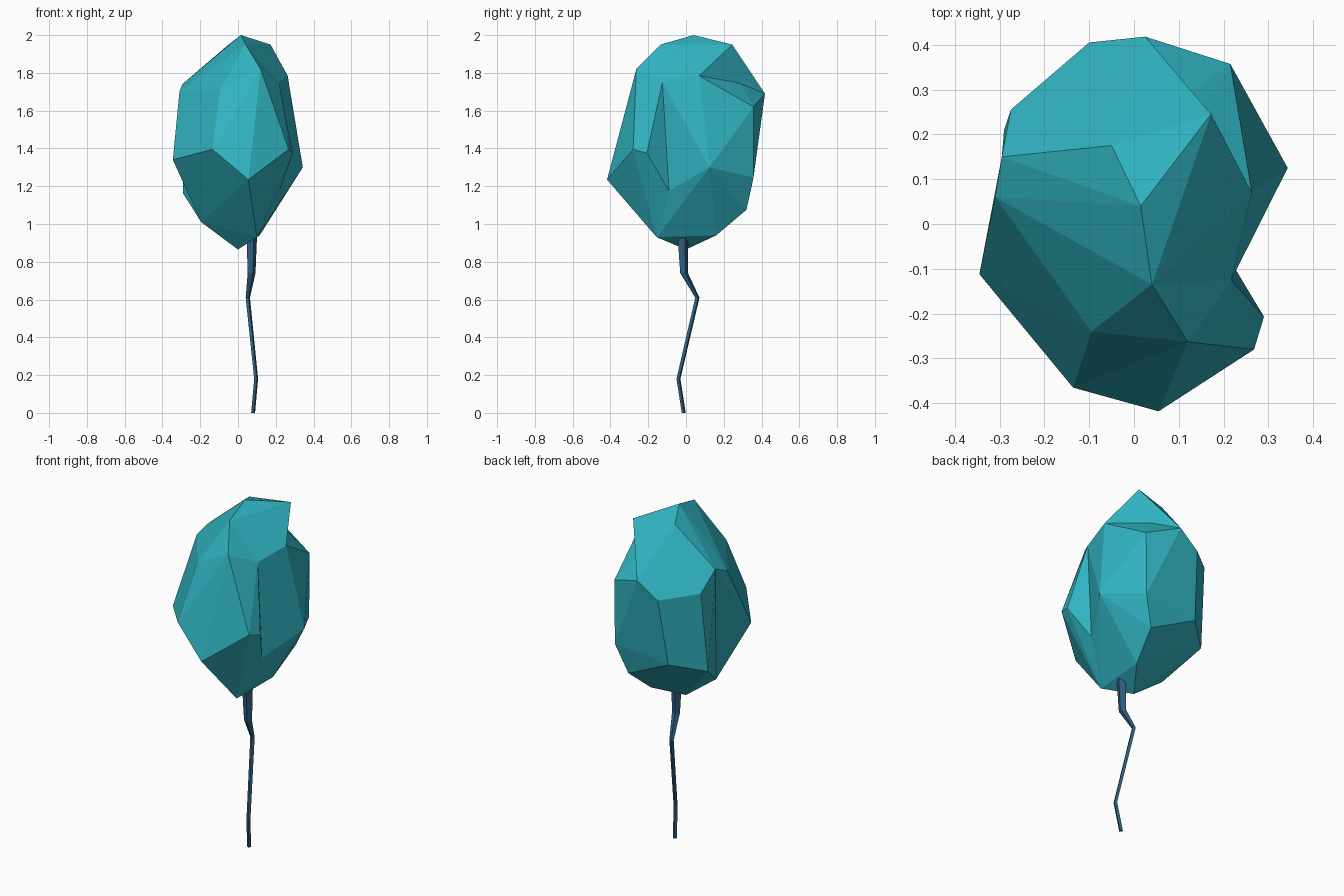
import bpy, bmesh, math
from mathutils import Vector

if "Cube" in bpy.data.objects:
    bpy.data.objects.remove(bpy.data.objects["Cube"])


def paint(ob, name, rgb):
    mat = bpy.data.materials.new(name)
    mat.diffuse_color = (*rgb, 1)
    mat.use_nodes = True
    mat.node_tree.nodes["Principled BSDF"].inputs["Base Color"].default_value = mat.diffuse_color
    ob.data.materials.append(mat)


def add_object(name, bm):
    bmesh.ops.recalc_face_normals(bm, faces=bm.faces)
    mesh = bpy.data.meshes.new(name)
    bm.to_mesh(mesh)
    bm.free()
    ob = bpy.data.objects.new(name, mesh)
    bpy.context.collection.objects.link(ob)
    return ob


def hull(name, points):
    """Faceted convex lobe around a handful of corner points."""
    bm = bmesh.new()
    for p in points:
        bm.verts.new(p)
    res = bmesh.ops.convex_hull(bm, input=bm.verts)
    junk = {g for g in res["geom_interior"] + res["geom_unused"]
            if isinstance(g, bmesh.types.BMVert)}
    bmesh.ops.delete(bm, geom=list(junk), context='VERTS')
    return add_object(name, bm)


# Crown corners: the seam is the valley where front and back lobes meet
top, crest, peak = (.015, .04, 2), (.04, -.135, 1.95), (.172, .245, 1.95)
ridge, shoulder, rear = (-.05, .175, 1.95), (.263, .07, 1.785), (.025, .418, 1.69)
seam = [top, crest, (.217, -.125, 1.75), (.22, -.09, 1.175), (.10, -.155, .93),
        (0, 0, .865), (-.195, 0, 1.01), (-.295, .15, 1.74)]
front = [(-.095, -.24, 1.71), (.12, -.263, 1.82), (.268, -.28, 1.395),
         (.29, -.207, 1.375), (.055, -.418, 1.235), (-.136, -.365, 1.395),
         (-.345, -.112, 1.34), (-.31, .06, 1.70)]
back = [ridge, shoulder, rear, (.343, .125, 1.30), (.212, .357, 1.245),
        (.215, .357, 1.62), (-.10, .405, 1.60), (-.275, .255, 1.63),
        (-.13, .35, 1.21), (-.29, .21, 1.16), (.15, .32, 1.075), (.115, .16, .94)]

# Crown: two lobes and an overhanging cap fused together
crown = hull("crown", seam + back)
for name, pts in (("front_lobe", seam + front),
                  ("cap_lobe", [top, crest, peak, ridge, shoulder, rear])):
    lobe = hull(name, pts)
    mod = crown.modifiers.new(name, 'BOOLEAN')
    mod.operation, mod.solver, mod.object = 'UNION', 'EXACT', lobe
    bpy.context.view_layer.objects.active = crown
    bpy.ops.object.modifier_apply(modifier=mod.name)
    bpy.data.objects.remove(lobe)
paint(crown, "teal_leaves", (.03, .45, .53))

# Trunk: crooked four-sided stem
path = [(.08, -.012, 0, .011), (.096, -.04, .18, .011), (.052, .06, .61, .012),
        (.072, -.01, .74, .022), (.073, -.017, .95, .03)]
bm = bmesh.new()
rings = []
for x, y, z, r in path:
    rings.append([bm.verts.new((x + r * math.cos(a), y + r * math.sin(a), z))
                  for a in (math.radians(20 + 90 * i) for i in range(4))])
for low, high in zip(rings, rings[1:]):
    for i in range(4):
        j = (i + 1) % 4
        bm.faces.new((low[i], low[j], high[j], high[i]))
bm.faces.new(rings[0])
bm.faces.new(rings[-1])
trunk = add_object("trunk", bm)
paint(trunk, "blue_bark", (.03, .12, .23))
